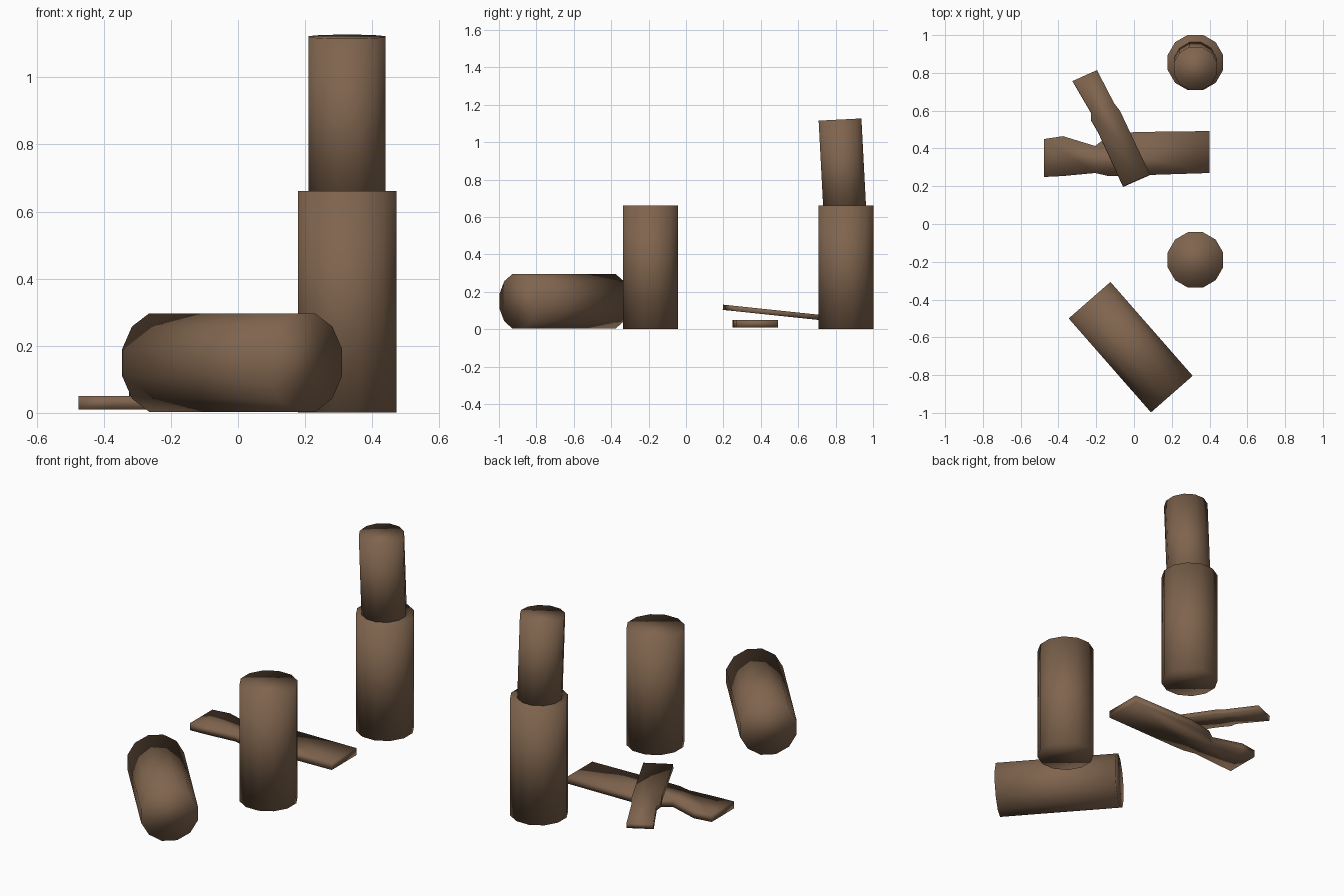
import bpy, bmesh, math
from mathutils import Matrix

if "Cube" in bpy.data.objects:
    bpy.data.objects.remove(bpy.data.objects["Cube"])

wood = bpy.data.materials.new("brown wood")
wood.diffuse_color = (0.212, 0.127, 0.075, 1)
wood.use_nodes = True
wood.node_tree.nodes["Principled BSDF"].inputs["Base Color"].default_value = wood.diffuse_color


def add_object(name, bm):
    bmesh.ops.recalc_face_normals(bm, faces=bm.faces[:])
    for f in bm.faces:
        f.smooth = True
    mesh = bpy.data.meshes.new(name)
    bm.to_mesh(mesh)
    bm.free()
    mesh.materials.append(wood)
    ob = bpy.data.objects.new(name, mesh)
    bpy.context.collection.objects.link(ob)
    return ob


def log(name, centre, scale=1.0, tilt=Matrix()):
    # twelve-sided log with flats facing the axes
    bm = bmesh.new()
    r = 0.152 * scale
    m = Matrix.Translation(centre) @ tilt @ Matrix.Rotation(math.radians(15), 4, 'Z')
    bmesh.ops.create_cone(bm, cap_ends=True, segments=12, radius1=r, radius2=r,
                          depth=0.661 * scale, matrix=m)
    return add_object(name, bm)


def plank(name, outline, thickness, matrix):
    # flat board extruded from its top-view outline
    bm = bmesh.new()
    low = [bm.verts.new((x, y, -thickness / 2)) for x, y in outline]
    high = [bm.verts.new((x, y, thickness / 2)) for x, y in outline]
    bm.faces.new(low[::-1])
    bm.faces.new(high)
    n = len(outline)
    for i in range(n):
        j = (i + 1) % n
        bm.faces.new((low[i], low[j], high[j], high[i]))
    bm.transform(matrix)
    return add_object(name, bm)


# Standing logs
log("standing_log_front", (0.325, -0.19, 0.3315))
log("standing_log_back", (0.325, 0.855, 0.3315))

# Smaller log leaning on top of the back one
log("stacked_log", (0.325, 0.837, 0.864), 0.78, Matrix.Rotation(math.radians(3), 4, 'X'))

# Log lying on its side
log("lying_log", (-0.0175, -0.652, 0.15), 1.0,
    Matrix.Rotation(math.radians(-48.8), 4, 'Z') @ Matrix.Rotation(math.radians(90), 4, 'Y'))

# Wide plank flat on the ground
plank("lower_plank",
      [(-0.476, 0.249), (-0.376, 0.254), (-0.206, 0.27), (-0.14, 0.255), (-0.06, 0.255),
       (0.40, 0.27), (0.40, 0.492), (0.0, 0.487), (-0.15, 0.455), (-0.206, 0.413),
       (-0.376, 0.465), (-0.476, 0.45)],
      0.04, Matrix.Translation((0, 0, 0.03)))

# Narrow plank resting across it, raised at the front
pivot = Matrix.Translation((-0.125, 0.5, 0.086))
plank("upper_plank",
      [(x + 0.125, y - 0.5) for x, y in
       [(-0.325, 0.757), (-0.228, 0.59), (-0.228, 0.55), (-0.19, 0.485), (-0.058, 0.196),
        (0.085, 0.259), (-0.074, 0.598), (-0.106, 0.64), (-0.196, 0.815)]],
      0.028, pivot @ Matrix.Rotation(math.radians(-6), 4, 'X'))
